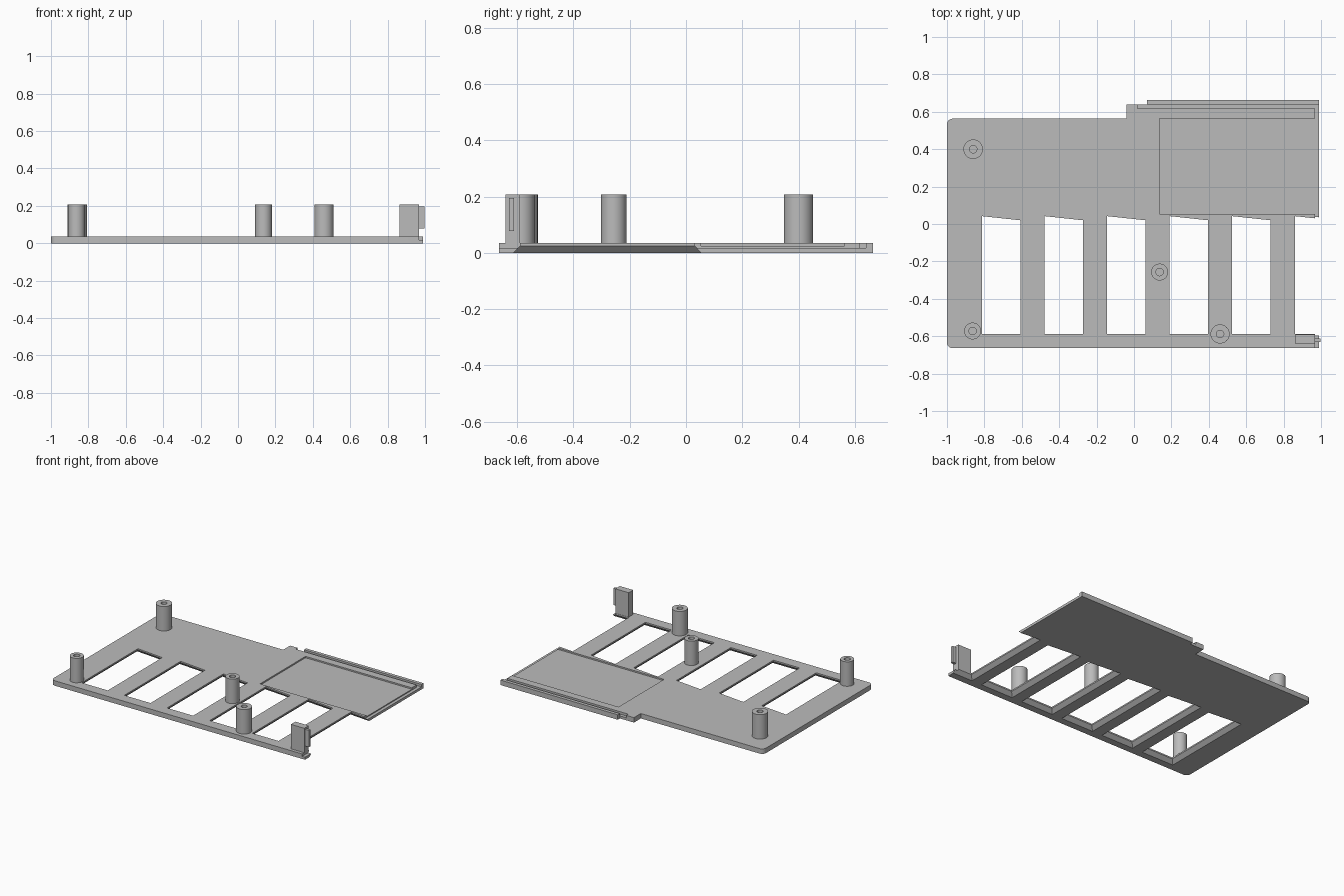
import bpy, bmesh, math

if "Cube" in bpy.data.objects:
    bpy.data.objects.remove(bpy.data.objects["Cube"])

grey = bpy.data.materials.new("mid grey")
grey.diffuse_color = (0.5, 0.5, 0.5, 1)
grey.use_nodes = True
grey.node_tree.nodes["Principled BSDF"].inputs["Base Color"].default_value = grey.diffuse_color

T = 0.035      # plate thickness
LEDGE = 0.018  # height of the stepped edge


def finish(name, bm):
    bmesh.ops.recalc_face_normals(bm, faces=bm.faces)
    me = bpy.data.meshes.new(name)
    bm.to_mesh(me)
    bm.free()
    me.materials.append(grey)
    ob = bpy.data.objects.new(name, me)
    bpy.context.collection.objects.link(ob)
    return ob


def stack(name, rings):
    """Closed solid from a stack of (outline, z) rings."""
    bm = bmesh.new()
    loops = [[bm.verts.new((x, y, z)) for x, y in pts] for pts, z in rings]
    n = len(loops[0])
    bm.faces.new(loops[0][::-1])
    bm.faces.new(loops[-1])
    for a, b in zip(loops, loops[1:]):
        for i in range(n):
            j = (i + 1) % n
            bm.faces.new((a[i], a[j], b[j], b[i]))
    return finish(name, bm)


def box(name, x0, x1, y0, y1, z0, z1):
    pts = [(x0, y0), (x1, y0), (x1, y1), (x0, y1)]
    return stack(name, [(pts, z0), (pts, z1)])


def arc(cx, cy, r, a0):
    return [(cx + r * math.cos(math.radians(a0 + 15 * i)),
             cy + r * math.sin(math.radians(a0 + 15 * i))) for i in range(7)]


def cut(target, cutter):
    mod = target.modifiers.new("cut", 'BOOLEAN')
    mod.operation = 'DIFFERENCE'
    mod.solver = 'EXACT'
    mod.object = cutter
    bpy.context.view_layer.objects.active = target
    bpy.ops.object.modifier_apply(modifier=mod.name)
    bpy.data.objects.remove(cutter)


def smooth(ob):
    bpy.ops.object.select_all(action='DESELECT')
    ob.select_set(True)
    bpy.context.view_layer.objects.active = ob
    bpy.ops.object.shade_smooth_by_angle(angle=math.radians(30))


# base plate with two rounded corners and a stepped back edge
outline = (arc(-0.97, -0.634, 0.03, 180)
           + [(0.99, -0.664), (0.99, 0.664), (0.07, 0.664), (0.07, 0.64),
              (-0.04, 0.64), (-0.04, 0.563)]
           + arc(-0.97, 0.533, 0.03, 90))
plate = stack("base_plate", [(outline, 0), (outline, T)])

# windows flare out toward the underside; the last one is open at the side
for i in range(6):
    x0 = -0.813 + 0.3345 * i
    x1 = x0 + 0.205

    def window(d):
        return [(x0 - d, -0.589 - d), (x1 + d, -0.589 - d),
                (x1 + d, 0.02 + d), (x0 - d, 0.042 + d)]
    cut(plate, stack("window_cutter",
                     [(window(0.03), -0.005), (window(0), 0.025), (window(0), 0.1)]))

# shallow panel recess, then the lower groove and side ledge
cut(plate, box("recess_cutter", 0.135, 1.1, 0.053, 0.563, 0.025, 0.1))
groove = [(0.02, 0.617), (0.968, 0.617), (0.968, -0.1), (1.1, -0.1),
          (1.1, 0.64), (0.07, 0.64), (0.07, 0.7), (0.02, 0.7)]
cut(plate, stack("groove_cutter", [(groove, LEDGE), (groove, 0.1)]))
cut(plate, box("ledge_cutter", 0.968, 1.1, -0.7, -0.55, LEDGE, 0.1))
smooth(plate)

# hollow standoffs
for k, (x, y, r) in enumerate([(-0.86, 0.4, 0.052), (-0.863, -0.572, 0.045),
                               (0.137, -0.257, 0.045), (0.46, -0.588, 0.051)]):
    bm = bmesh.new()
    seg = 48
    rings = []
    for rad, z in [(r, T - 0.002), (r, 0.208), (0.02, 0.208), (0.02, T + 0.005)]:
        rings.append([bm.verts.new((x + rad * math.cos(math.tau * i / seg),
                                    y + rad * math.sin(math.tau * i / seg), z))
                      for i in range(seg)])
    for a, b in zip(rings, rings[1:]):
        for i in range(seg):
            j = (i + 1) % seg
            bm.faces.new((a[i], a[j], b[j], b[i]))
    bm.faces.new(rings[0][::-1])
    bm.faces.new(rings[-1])
    smooth(finish(f"standoff_{k + 1}", bm))

# upright clip with a side tab
box("clip_post", 0.863, 0.968, -0.641, -0.591, T - 0.003, 0.208)
box("clip_tab", 0.96, 0.997, -0.63, -0.611, 0.078, 0.196)
